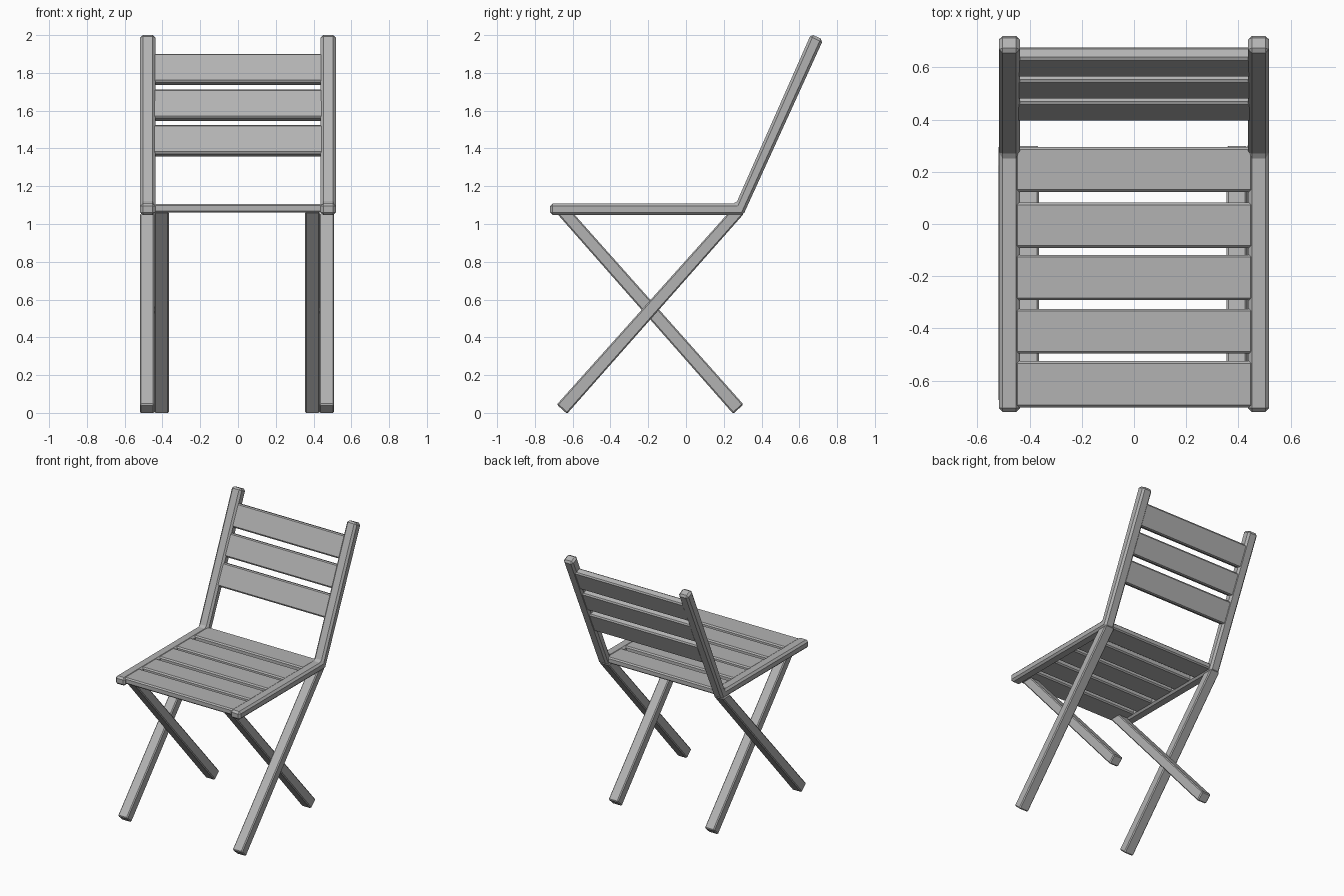
import bpy
import math

if "Cube" in bpy.data.objects:
    bpy.data.objects.remove(bpy.data.objects["Cube"])

# Mid-grey paint for the whole chair
grey = bpy.data.materials.new("grey_paint")
grey.diffuse_color = (0.45, 0.45, 0.45, 1)
grey.use_nodes = True
grey.node_tree.nodes["Principled BSDF"].inputs["Base Color"].default_value = grey.diffuse_color


def prism(name, profile, x0, x1, bevel):
    """Extrude a (y, z) profile along x and chamfer its edges."""
    n = len(profile)
    verts = [(x, y, z) for x in (x0, x1) for y, z in profile]
    faces = [tuple(range(n))[::-1], tuple(range(n, 2 * n))]
    faces += [(i, (i + 1) % n, n + (i + 1) % n, n + i) for i in range(n)]
    # profiles are listed counter-clockwise seen from +x
    mesh = bpy.data.meshes.new(name)
    mesh.from_pydata(verts, [], faces)
    mesh.materials.append(grey)
    obj = bpy.data.objects.new(name, mesh)
    bpy.context.collection.objects.link(obj)
    mod = obj.modifiers.new("chamfer", 'BEVEL')
    mod.width = bevel
    mod.segments = 1
    mod.limit_method = 'ANGLE'
    mod.angle_limit = math.radians(30)
    return obj


def slat(name, y, z, length, thick, angle):
    """Board spanning x, tilted by angle from the y axis."""
    c, s = math.cos(angle), math.sin(angle)
    a, b = length / 2, thick / 2
    corners = [(-a, -b), (a, -b), (a, b), (-a, b)]
    prism(name, [(y + u * c - v * s, z + u * s + v * c) for u, v in corners],
          -0.456, 0.456, 0.009)


# Side frames: seat rail and back post in one bent bar
frame = [(-0.72, 1.047), (0.303, 1.047), (0.726, 1.975),
         (0.662, 2.006), (0.265, 1.108), (-0.72, 1.108)]
# Crossed legs, cut level under the seat
outer_leg = [(-0.684, 0.044), (-0.63, -0.005), (0.308, 1.056), (0.222, 1.056)]
inner_leg = [(0.25, -0.005), (0.304, 0.045), (-0.602, 1.063), (-0.69, 1.063)]

for side, sx, xo, xi in (("left", -0.4775, -0.481, -0.404),
                         ("right", 0.4775, 0.470, 0.394)):
    prism(side + "_seat_and_back_rail", frame, sx - 0.04, sx + 0.04, 0.014)
    prism(side + "_outer_leg", outer_leg, xo - 0.039, xo + 0.039, 0.007)
    prism(side + "_inner_leg", inner_leg, xi - 0.039, xi + 0.039, 0.007)

# Seat slats
for i, (y0, y1) in enumerate([(-0.703, -0.525), (-0.497, -0.325), (-0.292, -0.118),
                              (-0.092, 0.082), (0.123, 0.295)]):
    slat(f"seat_slat_{i + 1}", (y0 + y1) / 2, 1.083, y1 - y0, 0.046, 0)

# Back slats, following the tilt of the posts
tilt = math.atan2(0.91, 0.412)
for i in range(3):
    z = 1.440 + i * 0.189
    slat(f"back_slat_{i + 1}", 0.621 + (z - 1.818) * 0.45, z, 0.167, 0.053, tilt)
